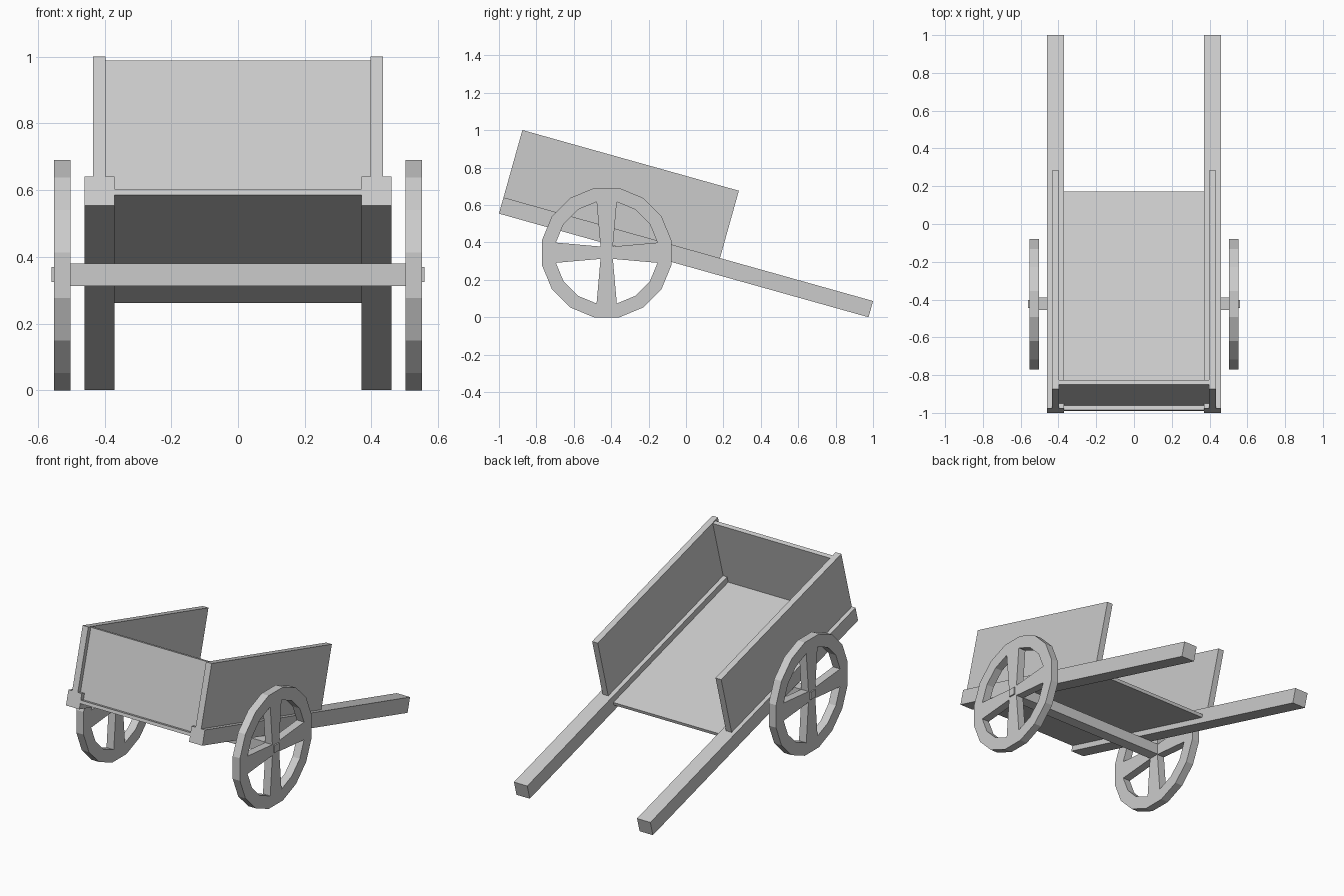
import bpy, bmesh, math
from mathutils import Matrix, Vector

if "Cube" in bpy.data.objects:
    bpy.data.objects.remove(bpy.data.objects["Cube"])

# Tilted cart frame: local y runs back along the shafts, local z up from their underside
TILT = Matrix.Translation((0, -1, 0.554)) @ Matrix.Rotation(-math.radians(15.66), 4, 'X')


def finish(name, bm, mirror):
    bmesh.ops.recalc_face_normals(bm, faces=bm.faces)
    mesh = bpy.data.meshes.new(name)
    bm.to_mesh(mesh)
    bm.free()
    ob = bpy.data.objects.new(name, mesh)
    bpy.context.collection.objects.link(ob)
    if mirror:
        ob.modifiers.new("mirror", 'MIRROR').use_axis = (True, False, False)
    return ob


def box(name, x, y, z, frame=Matrix(), mirror=False):
    """Box given by its (min, max) ranges, placed in the given frame."""
    bm = bmesh.new()
    centre = Vector([(a + b) / 2 for a, b in (x, y, z)])
    size = [b - a for a, b in (x, y, z)]
    bmesh.ops.create_cube(bm, size=1, matrix=frame @ Matrix.Translation(centre)
                          @ Matrix.Diagonal((*size, 1)))
    return finish(name, bm, mirror)


def wheel(name, x0, x1, cy, cz, r_out, r_in, hub):
    """16-sided rim with four flared spokes meeting at a square hub."""
    bm = bmesh.new()

    def ring(r, n):
        step = 2 * math.pi / n
        return [bm.verts.new((x0, cy + r * math.cos(step * (i + 0.5)),
                              cz + r * math.sin(step * (i + 0.5)))) for i in range(n)]

    outer, inner, core = ring(r_out, 16), ring(r_in, 16), ring(hub * math.sqrt(2), 4)
    for i in range(16):
        j = (i + 1) % 16
        bm.faces.new((outer[i], outer[j], inner[j], inner[i]))
    for k in range(4):
        bm.faces.new((core[k - 1], inner[4 * k - 1], inner[4 * k], core[k]))
    bm.faces.new(core)
    # Thicken the flat outline
    ext = bmesh.ops.extrude_face_region(bm, geom=bm.faces[:], use_keep_orig=True)
    moved = [g for g in ext["geom"] if isinstance(g, bmesh.types.BMVert)]
    bmesh.ops.translate(bm, verts=moved, vec=(x1 - x0, 0, 0))
    return finish(name, bm, True)


# Long shafts carrying the bed
box("shafts", (0.37, 0.46), (0, 2.052), (0, 0.09), TILT, True)

# Bed boards
box("floor", (-0.37, 0.37), (0, 1.202), (0.033, 0.052), TILT)
box("side_boards", (0.397, 0.435), (0, 1.202), (0.09, 0.464), TILT, True)
box("front_board", (-0.397, 0.397), (0.027, 0.053), (0.052, 0.46), TILT)

# Axle beam and its square ends through the wheels
box("axle", (-0.505, 0.505), (-0.455, -0.388), (0.313, 0.38))
box("axle_ends", (0.5, 0.56), (-0.446, -0.402), (0.325, 0.37), mirror=True)

# Wheels
wheel("wheels", 0.503, 0.552, -0.424, 0.345, 0.352, 0.277, 0.033)
